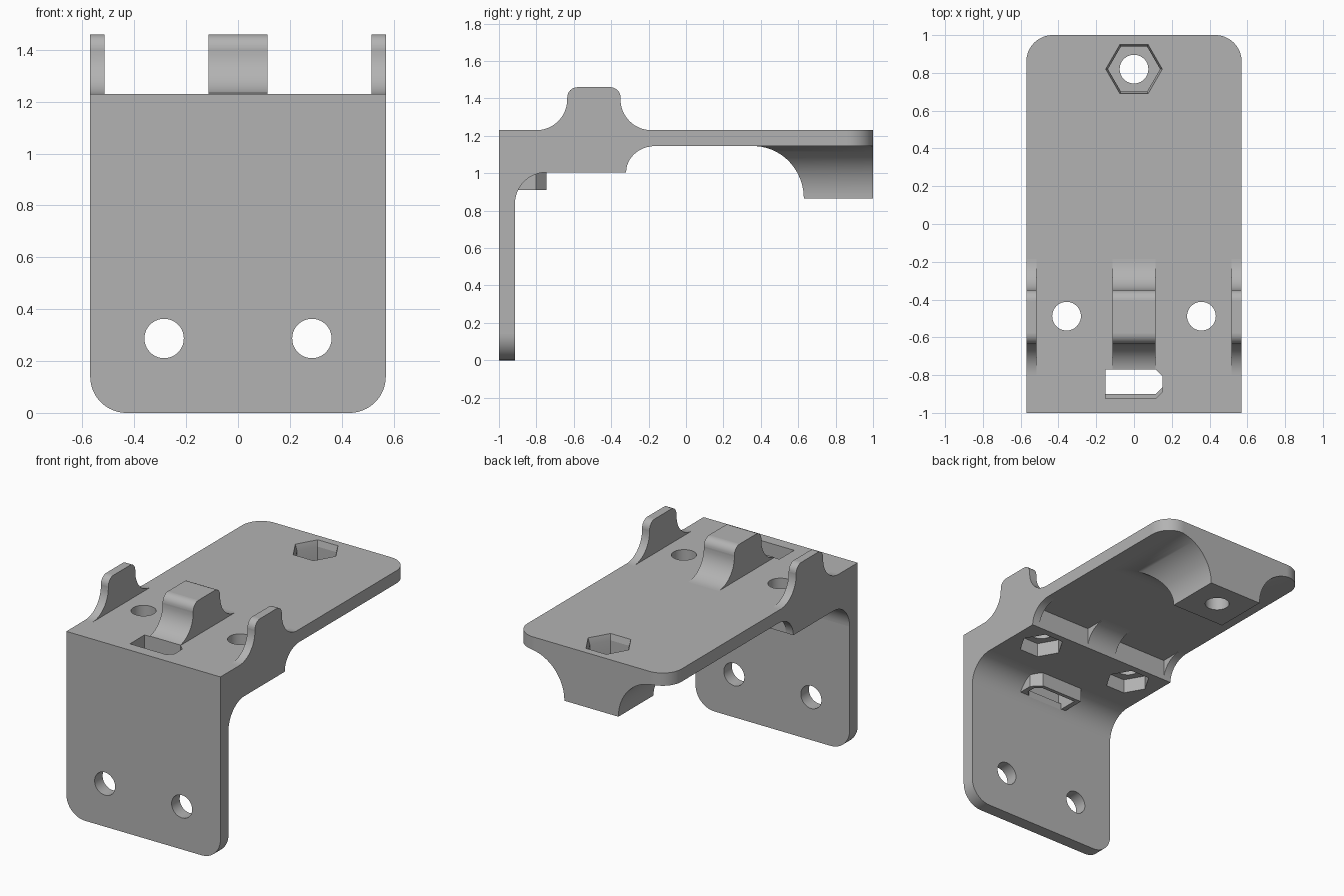
import bpy, bmesh
from math import sin, cos, pi, radians

if "Cube" in bpy.data.objects:
    bpy.data.objects.remove(bpy.data.objects["Cube"])

grey = bpy.data.materials.new("bracket_grey")
grey.use_nodes = True
grey.diffuse_color = (0.45, 0.45, 0.45, 1)
grey.node_tree.nodes["Principled BSDF"].inputs["Base Color"].default_value = (0.45, 0.45, 0.45, 1)


def loft(name, rings):
    """Solid through a list of equally long closed rings."""
    bm = bmesh.new()
    loops = [[bm.verts.new(p) for p in ring] for ring in rings]
    n = len(loops[0])
    for a, b in zip(loops, loops[1:]):
        for i in range(n):
            bm.faces.new((a[i], a[(i + 1) % n], b[(i + 1) % n], b[i]))
    bm.faces.new(loops[0][::-1])
    bm.faces.new(loops[-1])
    bmesh.ops.recalc_face_normals(bm, faces=bm.faces)
    mesh = bpy.data.meshes.new(name)
    bm.to_mesh(mesh)
    bm.free()
    ob = bpy.data.objects.new(name, mesh)
    bpy.context.collection.objects.link(ob)
    mesh.materials.append(grey)
    return ob


def prism(name, outline, axis, lo, hi):
    """Extrude a 2D outline along the x, y or z axis."""
    place = {"x": lambda u, v, t: (t, u, v),
             "y": lambda u, v, t: (u, t, v),
             "z": lambda u, v, t: (u, v, t)}[axis]
    return loft(name, [[place(u, v, t) for u, v in outline] for t in (lo, hi)])


def arc(cx, cy, r, start, end, steps=16, ry=None):
    ry = ry or r
    angles = [radians(start + (end - start) * i / steps) for i in range(steps + 1)]
    return [(cx + r * cos(a), cy + ry * sin(a)) for a in angles]


def ngon(cx, cy, r, sides):
    return [(cx + r * cos(2 * pi * i / sides), cy + r * sin(2 * pi * i / sides)) for i in range(sides)]


def combine(target, tool, operation):
    mod = target.modifiers.new(operation, "BOOLEAN")
    mod.operation, mod.solver, mod.object = operation, "EXACT", tool
    bpy.context.view_layer.objects.active = target
    bpy.ops.object.modifier_apply(modifier=mod.name)
    bpy.data.objects.remove(tool)


HALF, TOP, UNDER, BLOCK = 0.57, 1.23, 1.145, 1.005

# Angle plate: wall, thick block and thin shelf, oversize until trimmed
profile = [(-1.05, -0.05), (-0.915, -0.05)]
profile += arc(-0.745, 0.835, 0.17, 180, 90)
profile += [(-0.32, BLOCK), (-0.32, UNDER), (1.05, UNDER), (1.05, TOP), (-1.05, TOP)]
bracket = prism("bracket", profile, "x", -0.62, 0.62)

# Lugs above the plate and gussets below, at the middle and both sides
lug = [(-0.8, 1.17)] + arc(-0.8, 1.395, 0.165, -90, 0) + arc(-0.58, 1.405, 0.055, 180, 90, 8)
lug += arc(-0.405, 1.405, 0.055, 90, 0, 8) + arc(-0.185, 1.395, 0.165, 180, 270) + [(-0.185, 1.17)]
gusset = [(-0.4, BLOCK)] + arc(-0.165, BLOCK, 0.155, 180, 90, ry=0.14) + [(-0.165, 1.19), (-0.4, 1.19)]
for lo, hi in ((-0.61, -0.515), (-0.113, 0.113), (0.515, 0.61)):
    combine(bracket, prism("lug", lug, "x", lo, hi), "UNION")
    combine(bracket, prism("gusset", gusset, "x", lo, hi), "UNION")

# Flared boss under the rear of the shelf
rings = []
for flare, z in arc(0.27, 0.865, 0.27, 180, 90, 20, ry=0.28) + [(0.27, 1.19)]:
    x, y = 0.2 + flare, 0.63 - flare
    rings.append([(-x, y, z), (x, y, z), (x, 1.04, z), (-x, 1.04, z)])
combine(bracket, loft("rear_boss", rings), "UNION")


# Rim around the tie slot in the inner corner
def slot_outline(half, front, back, bevel):
    return [(-half, front), (half - bevel, front), (half, front + bevel),
            (half, back - bevel), (half - bevel, back), (-half, back)]


combine(bracket, prism("slot_rim", slot_outline(0.185, -0.96, -0.745, 0.058), "z", 0.91, 1.1), "UNION")

# Trim to size with rounded rear and lower corners
plan = [(-HALF, -1), (HALF, -1)] + arc(HALF - 0.14, 0.86, 0.14, 0, 90) + arc(0.14 - HALF, 0.86, 0.14, 90, 180)
combine(bracket, prism("plan_trim", plan, "z", -0.2, 2), "INTERSECT")
face = [(HALF, 2), (-HALF, 2)] + arc(0.14 - HALF, 0.14, 0.14, 180, 270) + arc(HALF - 0.14, 0.14, 0.14, 270, 360)
combine(bracket, prism("front_trim", face, "y", -2, 2), "INTERSECT")

# Tie slot with a small ledge at its foot
combine(bracket, prism("slot", slot_outline(0.152, -0.925, -0.77, 0.037), "z", 0.95, 2), "DIFFERENCE")
combine(bracket, prism("slot_foot", slot_outline(0.152, -0.9, -0.77, 0.037), "z", 0.8, 1.1), "DIFFERENCE")

# Screw holes in wall and block, with nut pockets under the block
for side in (-1, 1):
    combine(bracket, prism("wall_hole", ngon(side * 0.285, 0.287, 0.076, 40), "y", -2, -0.6), "DIFFERENCE")
    combine(bracket, prism("block_hole", ngon(side * 0.357, -0.488, 0.076, 40), "z", 0.5, 2), "DIFFERENCE")
    combine(bracket, prism("nut_pocket", ngon(side * 0.357, -0.488, 0.142, 6), "z", 0.5, 1.1), "DIFFERENCE")

# Rear screw hole and nut pocket with a flared mouth
combine(bracket, prism("rear_hole", ngon(0, 0.82, 0.076, 40), "z", 0.5, 2), "DIFFERENCE")
pocket = [[(x, y, z) for x, y in ngon(0, 0.82, r, 6)]
          for r, z in ((0.138, 1.0), (0.138, 1.19), (0.15, TOP), (0.155, 1.3))]
combine(bracket, loft("rear_nut_pocket", pocket), "DIFFERENCE")

# Smooth curved strips, flat faces elsewhere
bpy.ops.object.select_all(action="DESELECT")
bracket.select_set(True)
bpy.context.view_layer.objects.active = bracket
bpy.ops.object.shade_smooth_by_angle(angle=radians(30))
for poly in bracket.data.polygons:
    poly.use_smooth = max(abs(c) for c in poly.normal) < 0.9995
    poly.material_index = 0
